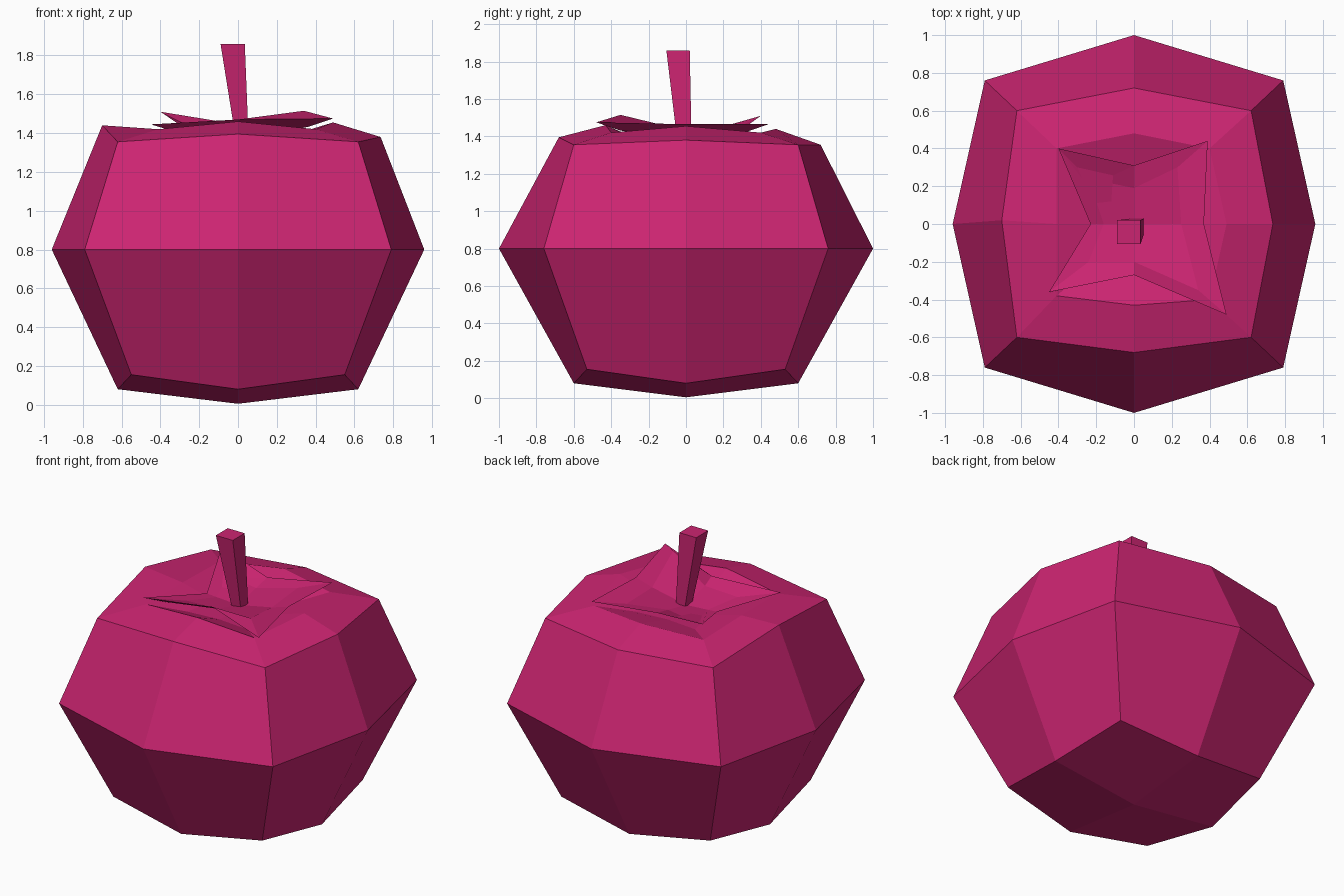
import bpy
import bmesh
from mathutils import Vector

old = bpy.data.objects.get("Cube")
if old:
    bpy.data.objects.remove(old, do_unlink=True)

mat = bpy.data.materials.new("magenta")
mat.use_nodes = True
colour = (0.60, 0.018, 0.165, 1)
mat.diffuse_color = colour
mat.node_tree.nodes["Principled BSDF"].inputs["Base Color"].default_value = colour


def square_ring(x, y, z_corner, z_mid, mx, my):
    """Eight points: corners alternating with bulging side middles."""
    return [(-x, -y, z_corner), (0, -my, z_mid), (x, -y, z_corner), (mx, 0, z_mid),
            (x, y, z_corner), (0, my, z_mid), (-x, y, z_corner), (-mx, 0, z_mid)]


def build(name, rings, bottom, top):
    """Loft eight-point rings and close each end with four quads."""
    bm = bmesh.new()
    loops = [[bm.verts.new(p) for p in ring] for ring in rings]
    for a, b in zip(loops, loops[1:]):
        for i in range(8):
            j = (i + 1) % 8
            bm.faces.new((a[i], a[j], b[j], b[i]))
    for loop, centre in ((loops[0], bottom), (loops[-1], top)):
        c = bm.verts.new(centre)
        for i in range(0, 8, 2):
            bm.faces.new((c, loop[i - 1], loop[i], loop[i + 1]))
    bmesh.ops.recalc_face_normals(bm, faces=bm.faces)
    mesh = bpy.data.meshes.new(name)
    bm.to_mesh(mesh)
    bm.free()
    mesh.materials.append(mat)
    obj = bpy.data.objects.new(name, mesh)
    bpy.context.collection.objects.link(obj)
    return obj


# Fruit body: faceted boxy ball with a sunken crown
shoulder = [(-.62, -.6, 1.355), (0, -.68, 1.395), (.62, -.6, 1.355), (.735, 0, 1.38),
            (.62, .6, 1.355), (0, .72, 1.355), (-.62, .6, 1.355), (-.70, .02, 1.44)]
crown = [(-.41, -.38, 1.42), (0, -.43, 1.46), (.4, -.4, 1.42), (.49, 0, 1.455),
         (.4, .4, 1.42), (0, .48, 1.44), (-.41, .4, 1.41), (-.41, 0, 1.42)]
build("fruit_body",
      [square_ring(.55, .53, .155, .08, .62, .60),
       square_ring(.79, .76, .8, .8, .96, 1.0),
       shoulder, crown,
       square_ring(.22, .22, 1.36, 1.36, .18, .2)],
      (0, 0, .005), (0, 0, 1.33))

# Leaf crown: four-pointed star with a dished middle
star = [(-.45, -.36, 1.445), (0, -.27, 1.47), (.49, -.48, 1.475), (.37, 0, 1.465),
        (.39, .44, 1.465), (0, .31, 1.445), (-.40, .40, 1.51), (-.23, 0, 1.395)]
ridge = [(-.24, -.2, 1.42), (0, -.2, 1.43), (.34, -.35, 1.515), (.25, 0, 1.43),
         (.23, .30, 1.44), (0, .19, 1.42), (-.24, .24, 1.42), (-.16, 0, 1.39)]
under = [Vector(p) * .75 + Vector((0, 0, 1.39)) * .25 - Vector((0, 0, .02)) for p in star]
build("leaf_crown", [under, star, ridge], (0, 0, 1.36), (0, 0, 1.38))


# Stem: leaning square post, slightly wider at the top
def stem_ring(x0, x1, y0, y1, z):
    xm, ym = (x0 + x1) / 2, (y0 + y1) / 2
    return [(x0, y0, z), (xm, y0, z), (x1, y0, z), (x1, ym, z),
            (x1, y1, z), (xm, y1, z), (x0, y1, z), (x0, ym, z)]


build("stem",
      [stem_ring(-.01, .055, -.045, .03, 1.36), stem_ring(-.09, .035, -.105, .02, 1.86)],
      (.02, -.01, 1.36), (-.03, -.04, 1.86))
